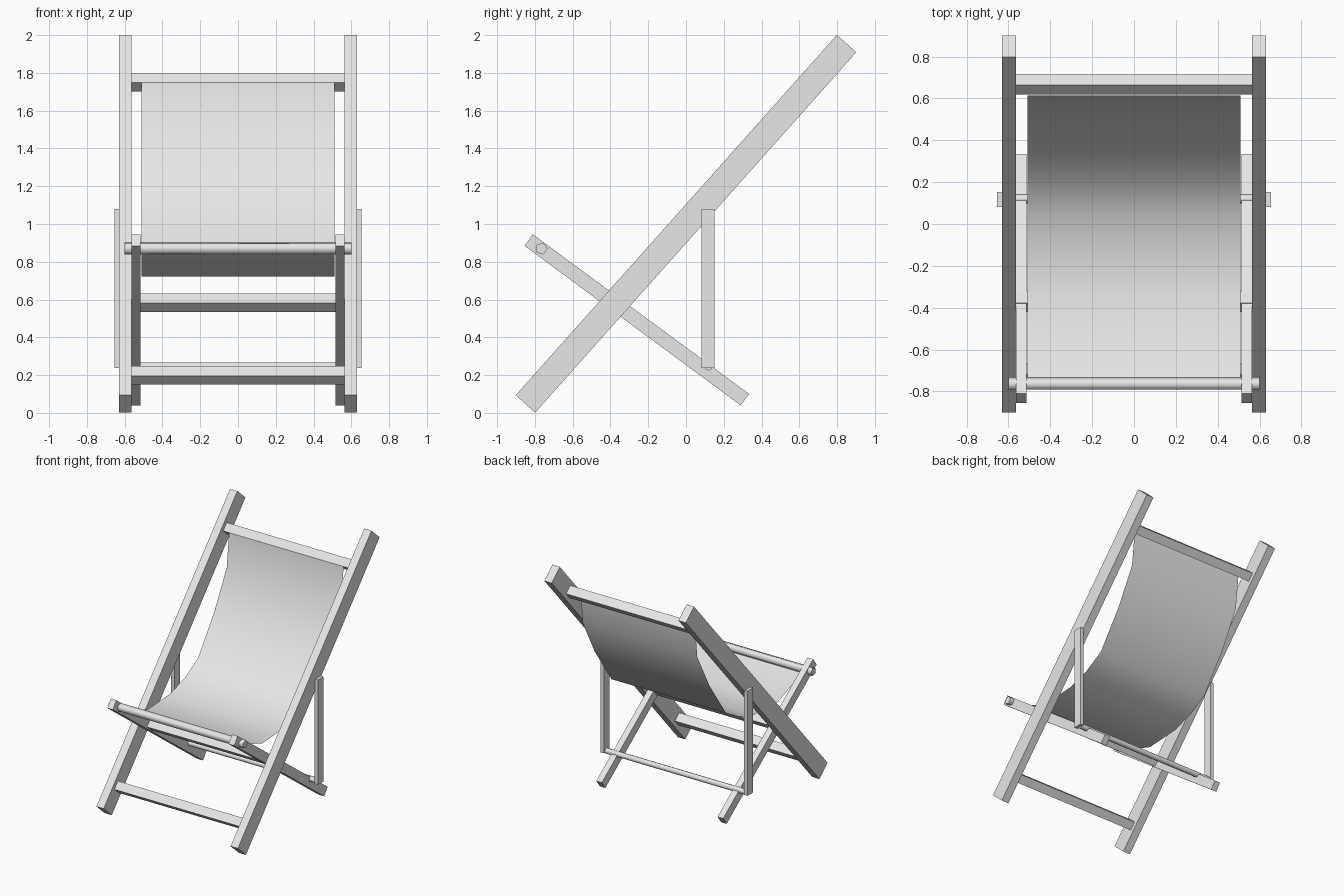
import bpy
import math
from mathutils import Matrix, Vector

cube = bpy.data.objects.get("Cube")
if cube:
    bpy.data.objects.remove(cube, do_unlink=True)

GREY = (0.8, 0.8, 0.8, 1.0)
grey = bpy.data.materials.new("plain_grey")
grey.use_nodes = True
grey.diffuse_color = GREY
grey.node_tree.nodes["Principled BSDF"].inputs["Base Color"].default_value = GREY


def beam(name, x0, x1, start, end, width):
    """Box spanning x0..x1 whose length runs from start to end in the y-z plane."""
    a, b = Vector((0, *start)), Vector((0, *end))
    angle = math.atan2(b.z - a.z, b.y - a.y)
    bpy.ops.mesh.primitive_cube_add(size=1)
    ob = bpy.context.object
    ob.name = name
    ob.data.transform(Matrix.Diagonal((abs(x1 - x0), (b - a).length, width, 1)))
    ob.data.transform(Matrix.Rotation(angle, 4, "X"))
    ob.location = (a + b) / 2 + Vector(((x0 + x1) / 2, 0, 0))
    ob.data.materials.append(grey)
    return ob


def rod(name, y, z, radius, half_length, sides):
    """Smooth round bar lying along x."""
    bpy.ops.mesh.primitive_cylinder_add(vertices=sides, radius=radius, depth=2 * half_length)
    ob = bpy.context.object
    ob.name = name
    ob.data.transform(Matrix.Rotation(math.pi / 2, 4, "Y"))
    ob.location = (0, y, z)
    ob.data.materials.append(grey)
    bpy.ops.object.shade_smooth_by_angle(angle=math.radians(80))
    return ob


# Paired side members: long back rails, seat legs and upright props
RAIL_FOOT, RAIL_TOP = Vector((-0.85, 0.0475)), Vector((0.85, 1.955))
for side, s in (("left", 1), ("right", -1)):
    beam(f"{side}_back_rail", s * 0.565, s * 0.63, RAIL_FOOT, RAIL_TOP, 0.138)
    beam(f"{side}_seat_leg", s * 0.515, s * 0.565, (-0.833, 0.915), (0.312, 0.07), 0.075)
    beam(f"{side}_prop", s * 0.625, s * 0.655, (0.117, 0.237), (0.117, 1.08), 0.07)

# Crossbars, centred on the rails and tilted with them
along = (RAIL_TOP - RAIL_FOOT).normalized()
for name, z in (("top", 1.75), ("pivot", 0.583), ("bottom", 0.198)):
    t = (z - RAIL_FOOT.y) / (RAIL_TOP.y - RAIL_FOOT.y)
    centre = RAIL_FOOT.lerp(RAIL_TOP, t)
    beam(f"{name}_crossbar", -0.565, 0.565, centre - along * 0.034, centre + along * 0.034, 0.071)

# Round bars
rod("front_seat_rod", -0.765, 0.87, 0.033, 0.6, 5)
rod("prop_rod", 0.12, 0.246, 0.022, 0.63, 8)

# Fabric sling: a thin sheet sagging from the top crossbar to the front rod
sag = [(0.615, 1.75), (0.585, 1.48), (0.43, 1.19), (0.22, 0.89),
       (0.05, 0.795), (-0.13, 0.74), (-0.42, 0.722), (-0.765, 0.845)]
verts = [(x, y, z) for y, z in sag for x in (-0.51, 0.51)]
faces = [(2 * i, 2 * i + 2, 2 * i + 3, 2 * i + 1) for i in range(len(sag) - 1)]
mesh = bpy.data.meshes.new("fabric_sling")
mesh.from_pydata(verts, [], faces)
mesh.materials.append(grey)
mesh.shade_smooth()
# Front of the sheet faces up towards the sitter
if mesh.polygons[0].normal.y > 0:
    mesh.flip_normals()
sling = bpy.data.objects.new("fabric_sling", mesh)
bpy.context.collection.objects.link(sling)
